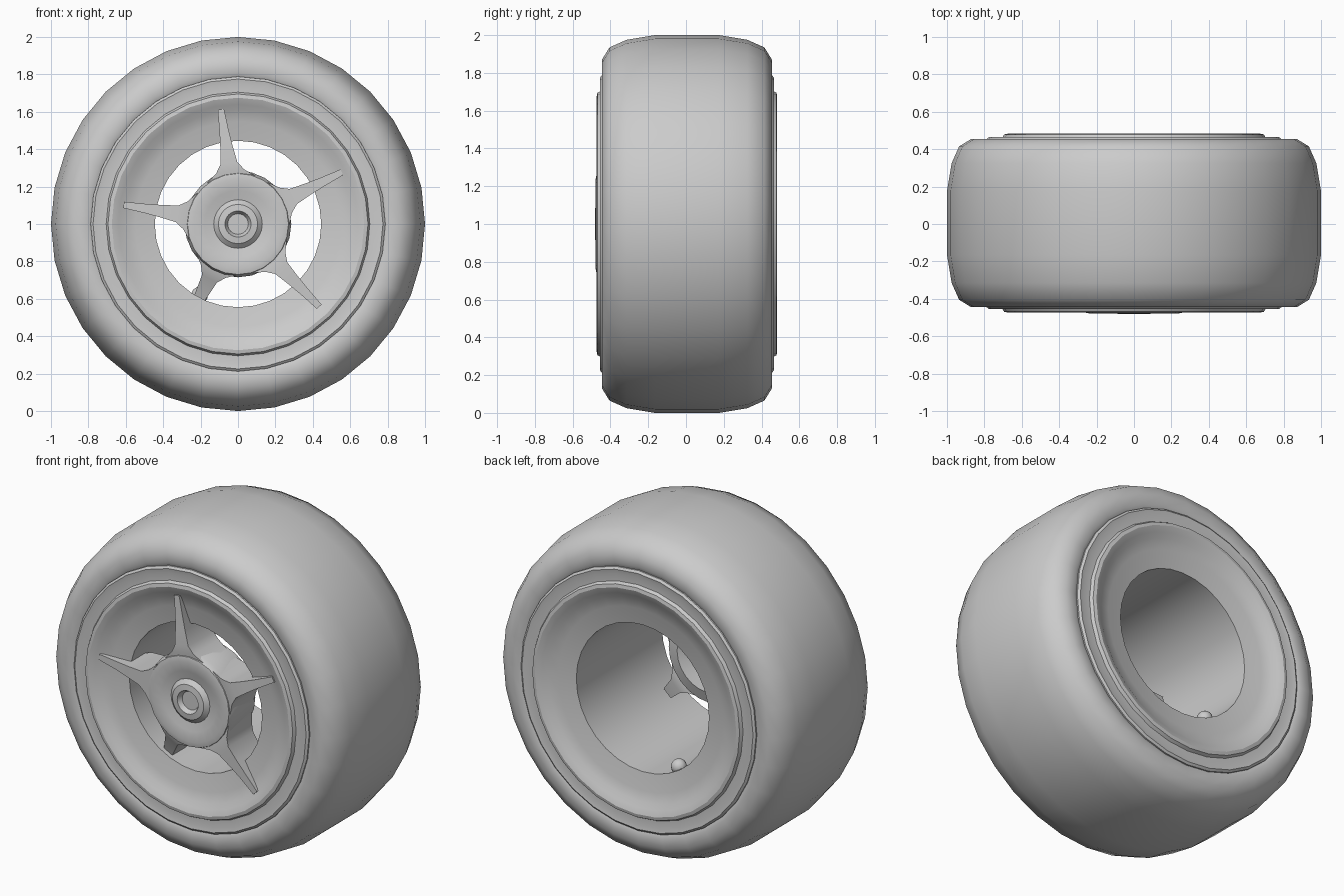
import bpy, bmesh, math
from mathutils import Vector

cube = bpy.data.objects.get("Cube")
if cube:
    bpy.data.objects.remove(cube, do_unlink=True)

grey = bpy.data.materials.new("plain_grey")
grey.use_nodes = True
COLOUR = (0.6, 0.6, 0.6, 1)
grey.diffuse_color = COLOUR
for node in grey.node_tree.nodes:
    if node.type == 'BSDF_PRINCIPLED':
        node.inputs["Base Color"].default_value = COLOUR

AXLE = Vector((0, 0, 1))


def finish(bm, name, angle=35):
    bmesh.ops.remove_doubles(bm, verts=bm.verts, dist=1e-5)
    bmesh.ops.recalc_face_normals(bm, faces=bm.faces)
    mesh = bpy.data.meshes.new(name)
    bm.to_mesh(mesh)
    bm.free()
    mesh.materials.append(grey)
    obj = bpy.data.objects.new(name, mesh)
    bpy.context.collection.objects.link(obj)
    bpy.ops.object.select_all(action='DESELECT')
    obj.select_set(True)
    bpy.context.view_layer.objects.active = obj
    bpy.ops.object.shade_smooth_by_angle(angle=math.radians(angle))
    return obj


def lathe(name, profile, sides=32, closed=True, angle=35):
    """Spin (radius, y) points around the axle."""
    bm = bmesh.new()
    verts = [bm.verts.new((r, y, 1)) for r, y in profile]
    ends = verts + verts[:1] if closed else verts
    edges = [bm.edges.new(pair) for pair in zip(ends, ends[1:])]
    bmesh.ops.spin(bm, geom=verts + edges, cent=AXLE, axis=(0, 1, 0),
                   angle=math.tau, steps=sides, use_merge=True)
    return finish(bm, name, angle)


def mirrored(half, shift=0.005):
    """Complete a front half profile with its rear reflection."""
    front = [(r, shift - y) for r, y in half]
    rear = [(r, shift + y) for r, y in reversed(half)]
    return front + rear


# Tyre with rounded shoulders
lathe("tyre", mirrored([(0.72, 0.40), (0.785, 0.44), (0.81, 0.45), (0.87, 0.45),
                        (0.935, 0.41), (0.975, 0.32), (1.0, 0.17)]))

# Rim with stepped lips, dished faces and a straight bore
lathe("rim", mirrored([(0.445, 0.41), (0.55, 0.43), (0.61, 0.445), (0.64, 0.465),
                       (0.675, 0.478), (0.695, 0.474), (0.705, 0.455),
                       (0.75, 0.455), (0.775, 0.46), (0.788, 0.45),
                       (0.788, 0.40)]), angle=30)

# Hub with a raised centre cap and a recessed middle
lathe("hub", [(0, -0.455), (0.055, -0.455), (0.07, -0.482), (0.105, -0.478),
              (0.13, -0.455), (0.18, -0.465), (0.24, -0.478), (0.27, -0.472),
              (0.285, -0.44), (0.27, -0.22), (0.2, -0.2), (0.13, -0.225),
              (0.07, -0.2), (0, -0.2)], sides=24, closed=False)


def spoke(name, degrees, sections):
    """Loft (radius, half width, front y, rear y) sections outward."""
    a = math.radians(degrees)
    out = Vector((math.cos(a), 0, math.sin(a)))
    side = Vector((-math.sin(a), 0, math.cos(a)))
    bm = bmesh.new()
    rings = []
    for r, w, front, rear in sections:
        corners = [(-w, front), (w, front), (w, rear), (-w, rear)]
        rings.append([bm.verts.new(AXLE + out * r + side * s + Vector((0, y, 0)))
                      for s, y in corners])
    for inner, outer in zip(rings, rings[1:]):
        for i in range(4):
            j = (i + 1) % 4
            bm.faces.new((inner[i], inner[j], outer[j], outer[i]))
    bm.faces.new(rings[0])
    bm.faces.new(rings[-1])
    return finish(bm, name)


# Five tapering spokes, the lowest one ending inside the bore
LONG = [(0.24, 0.13, -0.465, -0.24), (0.285, 0.075, -0.47, -0.23),
        (0.33, 0.045, -0.47, -0.23), (0.42, 0.033, -0.465, -0.24),
        (0.5, 0.025, -0.46, -0.36), (0.62, 0.017, -0.457, -0.40)]
SHORT = [(0.24, 0.13, -0.46, -0.24), (0.285, 0.075, -0.45, -0.23),
         (0.33, 0.045, -0.42, -0.23), (0.46, 0.03, -0.37, -0.25)]
for k in range(5):
    spoke(f"spoke_{k + 1}", 98.5 - 72 * k, SHORT if k == 3 else LONG)

# Valve stub at the rear of the bore
bm = bmesh.new()
bmesh.ops.create_uvsphere(bm, u_segments=12, v_segments=8, radius=0.045)
bmesh.ops.translate(bm, verts=bm.verts, vec=(-0.205, 0.36, 0.62))
finish(bm, "valve_stub")
